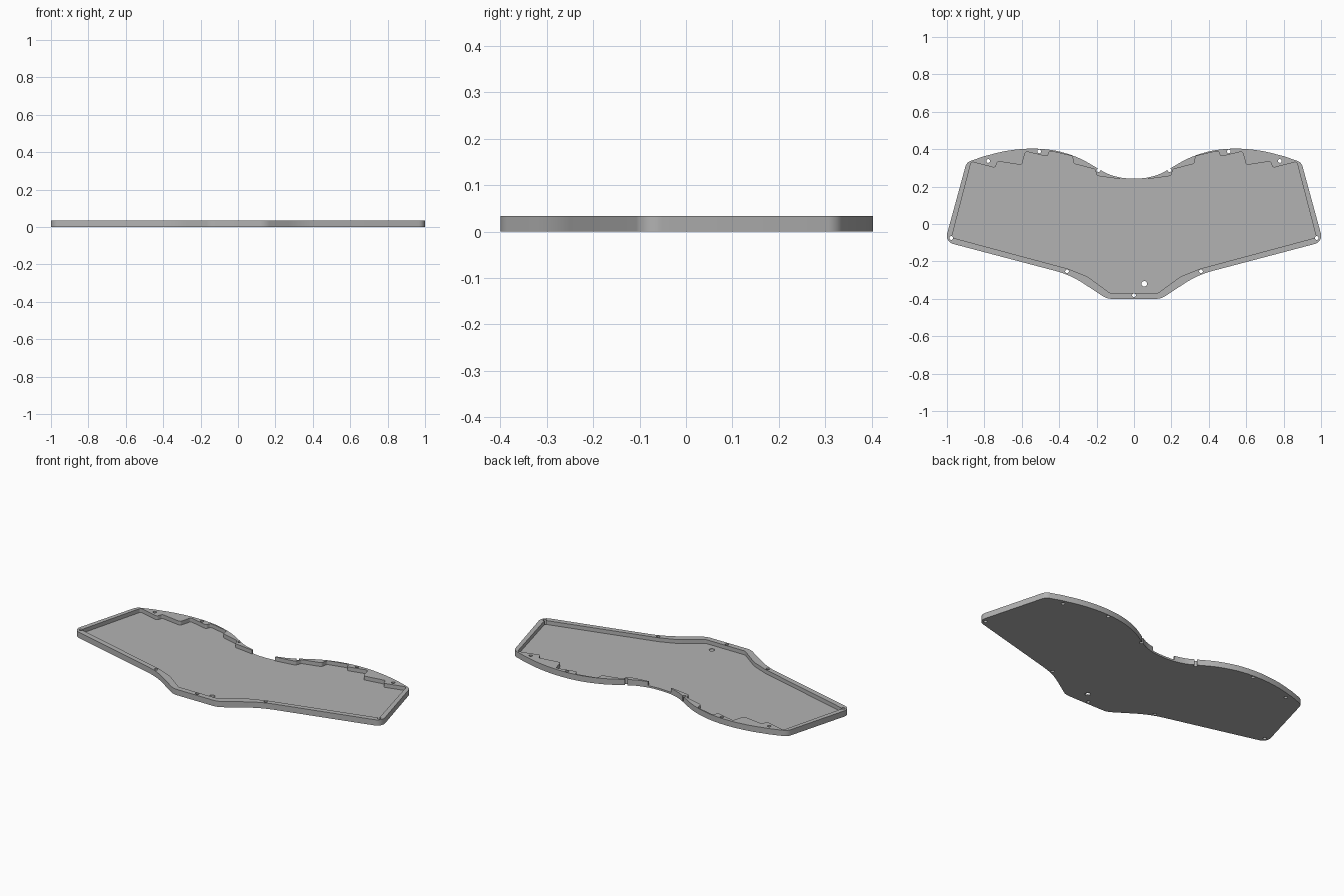
import bpy, bmesh, math
from mathutils import Vector

HEIGHT = 0.034
FLOOR = 0.011

cube = bpy.data.objects.get("Cube")
if cube:
    bpy.data.objects.remove(cube, do_unlink=True)

grey = bpy.data.materials.new("light_grey")
grey.use_nodes = True
grey.diffuse_color = (0.45, 0.45, 0.45, 1)
grey.node_tree.nodes["Principled BSDF"].inputs["Base Color"].default_value = grey.diffuse_color


def fillet(a, b, c, radius, steps=8):
    """Arc that rounds corner b between neighbours a and c."""
    a, b, c = Vector(a), Vector(b), Vector(c)
    u, v = (a - b).normalized(), (c - b).normalized()
    half = u.angle(v) / 2
    reach = radius / math.tan(half)
    reach = min(reach, (a - b).length * 0.48, (c - b).length * 0.48)
    radius = reach * math.tan(half)
    centre = b + (u + v).normalized() * radius / math.sin(half)
    start, end = b + u * reach - centre, b + v * reach - centre
    sweep = start.angle_signed(end)
    pts = []
    for i in range(steps + 1):
        t = -sweep * i / steps
        pts.append(Vector((start.x * math.cos(t) - start.y * math.sin(t),
                           start.x * math.sin(t) + start.y * math.cos(t))) + centre)
    return pts


def rounded(corners):
    """Open path of (x, y, radius) corners; the two ends stay sharp."""
    path = [Vector(corners[0][:2])]
    for a, b, c in zip(corners, corners[1:], corners[2:]):
        path += fillet(a[:2], b[:2], c[:2], b[2]) if b[2] else [Vector(b[:2])]
    return path + [Vector(corners[-1][:2])]


def smooth_path(points, steps=8):
    """Catmull-Rom curve through the points."""
    p = [Vector(q) for q in points]
    p = [Vector((-p[1].x, p[1].y))] + p + [p[-1] * 2 - p[-2]]
    path = []
    for a, b, c, d in zip(p, p[1:], p[2:], p[3:]):
        for i in range(steps):
            t = i / steps
            path.append((2 * b + (c - a) * t + (2 * a - 5 * b + 4 * c - d) * t * t
                         + (3 * b - a - 3 * c + d) * t ** 3) / 2)
    return path + [p[-2]]


def mirrored(half):
    """Close a right-hand half path with its mirror image."""
    return half + [Vector((-p.x, p.y)) for p in reversed(half) if p.x > 1e-5]


def prism(name, outline, z0, z1):
    bm = bmesh.new()
    base = bm.faces.new([bm.verts.new((p.x, p.y, z0)) for p in outline])
    top = bmesh.ops.extrude_face_region(bm, geom=[base])["geom"]
    bmesh.ops.translate(bm, vec=(0, 0, z1 - z0),
                        verts=[g for g in top if isinstance(g, bmesh.types.BMVert)])
    bmesh.ops.recalc_face_normals(bm, faces=bm.faces)
    mesh = bpy.data.meshes.new(name)
    bm.to_mesh(mesh)
    bm.free()
    mesh.materials.append(grey)
    obj = bpy.data.objects.new(name, mesh)
    bpy.context.collection.objects.link(obj)
    return obj


def cut(target, cutter):
    cutter.hide_render = True
    mod = target.modifiers.new("cut", "BOOLEAN")
    mod.operation, mod.solver, mod.object = "DIFFERENCE", "EXACT", cutter
    bpy.context.view_layer.objects.active = target
    bpy.ops.object.modifier_apply(modifier=mod.name)
    bpy.data.objects.remove(cutter, do_unlink=True)


# Tray body: double-humped back edge, slanted sides, stepped-out front
back = smooth_path([(0, 0.243), (0.07, 0.248), (0.14, 0.268), (0.2, 0.301), (0.3, 0.355),
                    (0.42, 0.392), (0.55, 0.403), (0.68, 0.391), (0.8, 0.363)])
front = rounded([(0.8, 0.363), (0.895, 0.33, 0.045), (1.011, -0.095, 0.045),
                 (0.34, -0.272, 0.5), (0.145, -0.4, 0.09), (0, -0.4)])
tray = prism("tray", mirrored(back + front[1:]), 0, HEIGHT)

# Pocket: stepped along the back, open through the middle of the back wall
s = 0.012
pocket = rounded([(0, 0.5), (0.075, 0.5, 0), (0.075, 0.24, 0), (0.197, 0.257, s),
                  (0.21, 0.293, s), (0.322, 0.322, s), (0.33, 0.363, s), (0.452, 0.391, s),
                  (0.462, 0.36, s), (0.58, 0.388, s), (0.6, 0.315, s), (0.73, 0.335, s),
                  (0.742, 0.3, s), (0.87, 0.333, s), (0.975, -0.072, s),
                  (0.35, -0.24, 0.2), (0.25, -0.28, 0.2), (0.13, -0.368, 0.02), (0, -0.368)])
cut(tray, prism("pocket_cutter", mirrored(pocket), FLOOR, HEIGHT + 0.05))

# Screw holes around the rim, plus one larger hole in the floor
pairs = [(0.78, 0.337), (0.507, 0.388), (0.19, 0.287), (0.977, -0.075), (0.358, -0.253)]
holes = [(side * x, y, 0.01) for x, y in pairs for side in (1, -1)]
holes += [(0, -0.381, 0.01), (0.055, -0.32, 0.015)]
for x, y, r in holes:
    ring = [Vector((x + r * math.cos(i * math.tau / 20), y + r * math.sin(i * math.tau / 20)))
            for i in range(20)]
    cut(tray, prism("hole_cutter", ring, -0.05, HEIGHT + 0.05))

bpy.ops.object.select_all(action="DESELECT")
tray.select_set(True)
bpy.context.view_layer.objects.active = tray
bpy.ops.object.shade_smooth_by_angle(angle=math.radians(30))
